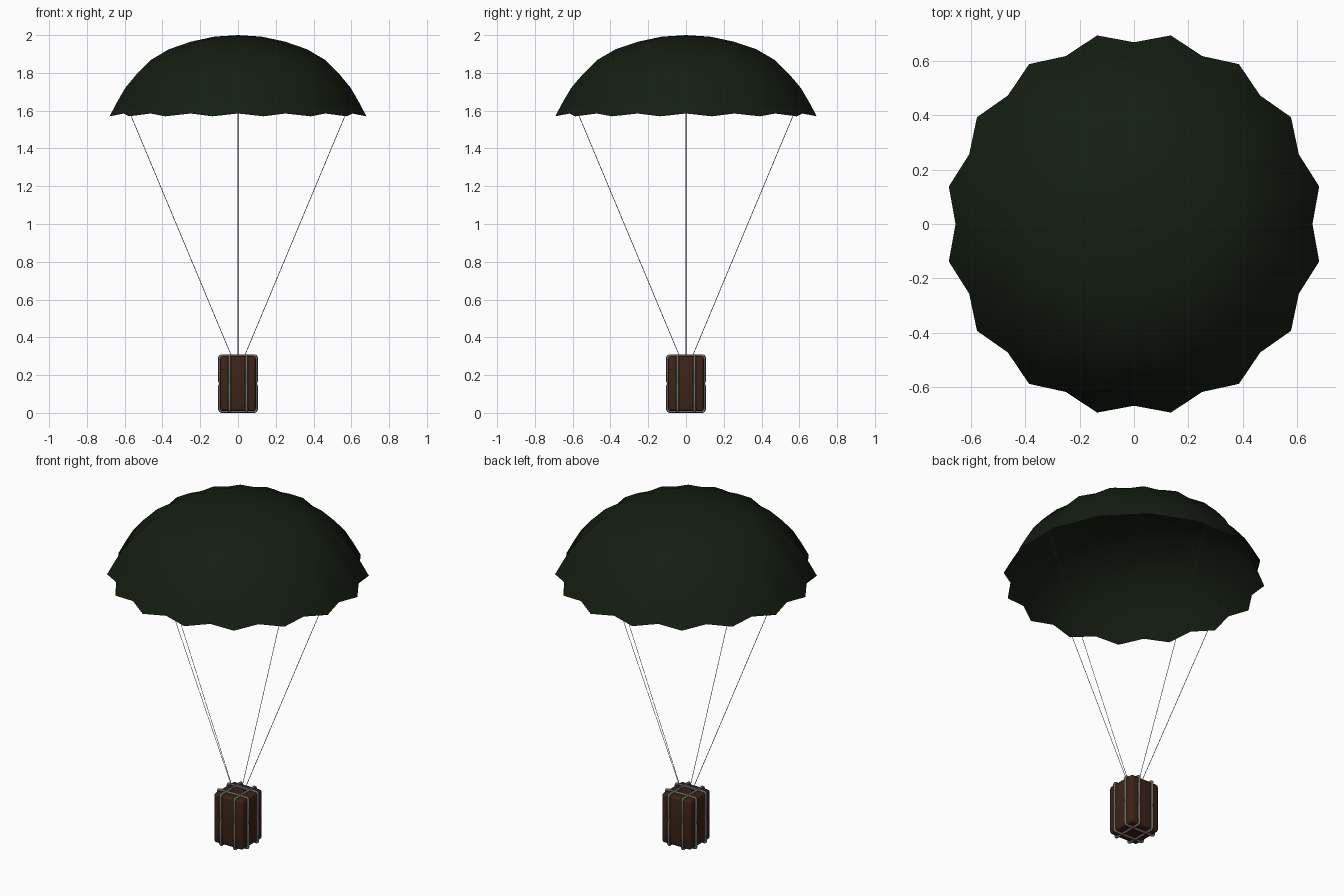
import bpy, bmesh
from math import sin, cos, pi
from mathutils import Vector

if "Cube" in bpy.data.objects:
    bpy.data.objects.remove(bpy.data.objects["Cube"])


def material(name, rgb):
    m = bpy.data.materials.new(name)
    m.diffuse_color = (*rgb, 1)
    m.use_nodes = True
    m.node_tree.nodes["Principled BSDF"].inputs["Base Color"].default_value = m.diffuse_color
    return m


GREEN = material("dark_green_cloth", (0.007, 0.013, 0.006))
BROWN = material("brown_crate", (0.045, 0.017, 0.008))
GREY = material("grey_strap", (0.14, 0.14, 0.14))


def add_object(name, bm, mat, smooth_angle=None):
    me = bpy.data.meshes.new(name)
    bm.to_mesh(me)
    bm.free()
    ob = bpy.data.objects.new(name, me)
    bpy.context.collection.objects.link(ob)
    me.materials.append(mat)
    if smooth_angle:
        bpy.ops.object.select_all(action='DESELECT')
        ob.select_set(True)
        bpy.context.view_layer.objects.active = ob
        bpy.ops.object.shade_smooth_by_angle(angle=smooth_angle)
    return ob


def tube(name, points, radius, cyclic=False, sides=2):
    # Swept round section along a polyline
    cu = bpy.data.curves.new(name, 'CURVE')
    cu.dimensions = '3D'
    cu.bevel_depth = radius
    cu.bevel_resolution = sides
    cu.use_fill_caps = True
    sp = cu.splines.new('POLY')
    sp.points.add(len(points) - 1)
    for p, co in zip(sp.points, points):
        p.co = (*co, 1)
    sp.use_cyclic_u = cyclic
    cu.materials.append(GREY)
    ob = bpy.data.objects.new(name, cu)
    bpy.context.collection.objects.link(ob)
    return ob


# Canopy: 16 ribs with a groove between each pair and a scalloped rim
PROFILE = [(0.13, 1.992), (0.26, 1.965), (0.38, 1.925), (0.48, 1.868),
           (0.56, 1.79), (0.62, 1.72), (0.665, 1.645), (0.706, 1.57)]
bm = bmesh.new()
apex = bm.verts.new((0, 0, 2))
rings = []
for r, z in PROFILE:
    ring = []
    for i in range(32):
        a = i * pi / 16
        groove = i % 2 == 0
        rr = r * (0.945 if groove else 1)
        zz = z + (0.015 * (r / 0.706) ** 6 if groove else 0)
        ring.append(bm.verts.new((0.982 * rr * cos(a), rr * sin(a), zz)))
    rings.append(ring)
for i in range(32):
    j = (i + 1) % 32
    bm.faces.new((apex, rings[0][i], rings[0][j]))
    for low, high in zip(rings[1:], rings):
        bm.faces.new((high[i], low[i], low[j], high[j]))
add_object("canopy", bm, GREEN, 0.7)

# Four suspension lines from the crate top to the inside of the canopy
for k in range(4):
    d = Vector((cos(k * pi / 2), sin(k * pi / 2), 0))
    tube(f"suspension_line_{k + 1}",
         [d * 0.034 + Vector((0, 0, 0.3)), d * 0.605 + Vector((0, 0, 1.665))],
         0.0016, sides=0)

# Crate body with rounded edges
bm = bmesh.new()
bmesh.ops.create_cube(bm, size=1)
bmesh.ops.scale(bm, vec=(0.188, 0.188, 0.29), verts=bm.verts)
bmesh.ops.translate(bm, vec=(0, 0, 0.155), verts=bm.verts)
bmesh.ops.bevel(bm, geom=bm.edges[:], offset=0.014, segments=3,
                profile=0.5, affect='EDGES')
add_object("crate", bm, BROWN, 0.6)

# Straps: two loops each way round the crate, pinched at mid height
W, LO, HI, C = 0.098, 0.007, 0.303, 0.010
half = [(W - C, LO), (W - 0.003, LO + 0.003), (W, LO + C), (W, 0.143),
        (W - 0.005, 0.155), (W, 0.167), (W, HI - C),
        (W - 0.003, HI - 0.003), (W - C, HI)]
loop = half + [(-u, z) for u, z in reversed(half)]
for s, side in ((-1, "a"), (1, "b")):
    o = 0.045 * s
    tube(f"strap_across_{side}", [(u, o, z) for u, z in loop], 0.007, True)
    tube(f"strap_along_{side}", [(o, u, z) for u, z in loop], 0.007, True)
